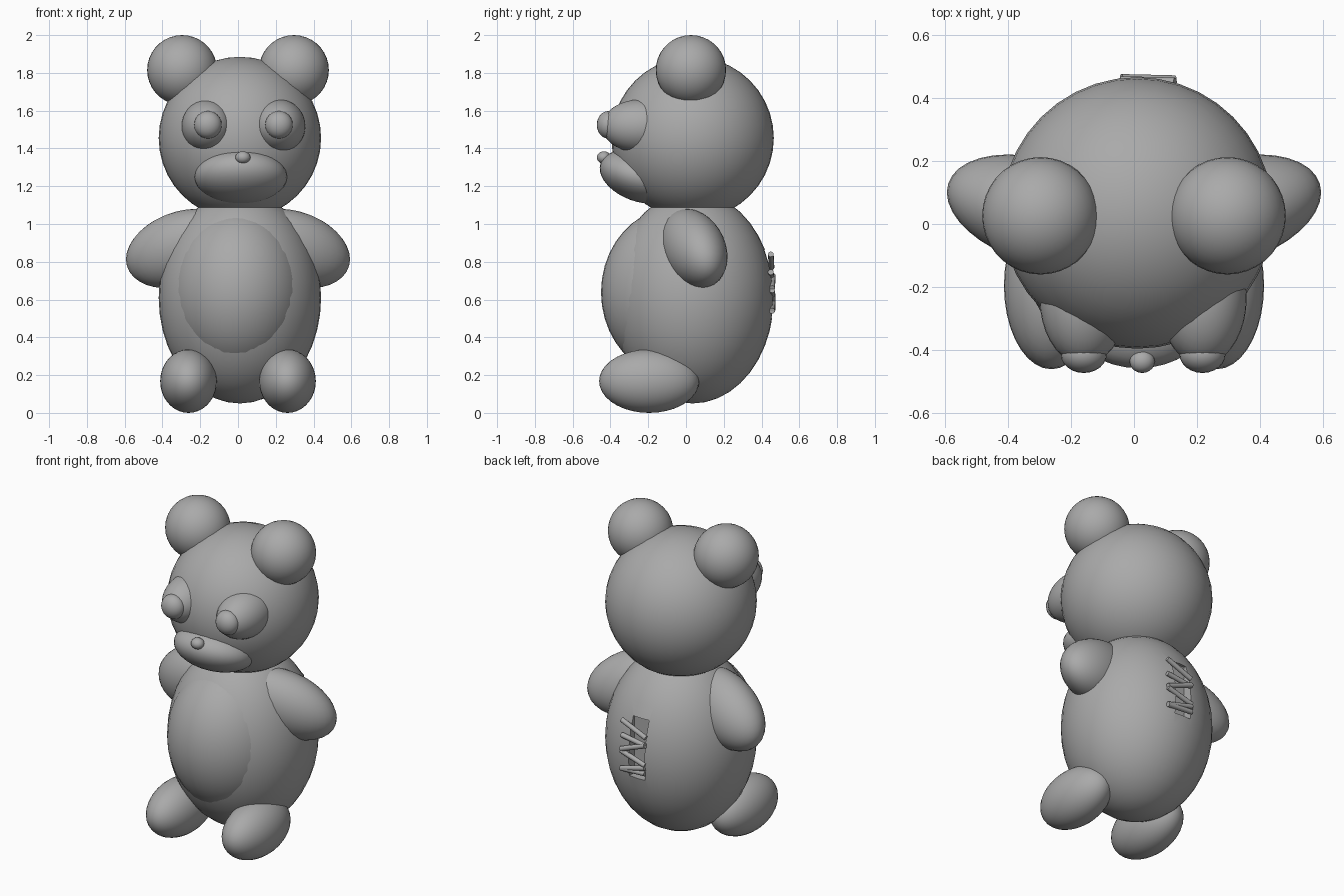
import bpy
from math import radians
from mathutils import Matrix, Vector

if "Cube" in bpy.data.objects:
    bpy.data.objects.remove(bpy.data.objects["Cube"])

grey = bpy.data.materials.new("plush grey")
grey.diffuse_color = (0.40, 0.40, 0.40, 1)
grey.use_nodes = True
grey.node_tree.nodes["Principled BSDF"].inputs["Base Color"].default_value = grey.diffuse_color


def finish(obj, name):
    obj.name = name
    obj.data.materials.append(grey)
    bpy.ops.object.select_all(action='DESELECT')
    obj.select_set(True)
    bpy.context.view_layer.objects.active = obj
    bpy.ops.object.shade_smooth_by_angle(angle=radians(35))
    return obj


def ball(name, centre, shape, seg=36, done=True):
    """Unit sphere shaped by radii (3-vector) or by a full 3x3 matrix."""
    bpy.ops.mesh.primitive_uv_sphere_add(segments=seg, ring_count=seg // 2, radius=1)
    obj = bpy.context.object
    if not isinstance(shape, Matrix):
        shape = Matrix.Diagonal(Vector(shape))
    obj.data.transform(Matrix.Translation(centre) @ shape.to_4x4())
    if shape.determinant() < 0:
        obj.data.flip_normals()
    obj.data.update()
    return finish(obj, name) if done else obj


def rod(name, a, b, r):
    a, b = Vector(a), Vector(b)
    d = b - a
    bpy.ops.mesh.primitive_cylinder_add(vertices=12, radius=r, depth=d.length, location=(a + b) / 2)
    obj = bpy.context.object
    obj.rotation_euler = d.to_track_quat('Z', 'Y').to_euler()
    return finish(obj, name)


# Body with an open seam cut into the back
body = ball("body", (0.01, 0.035, 0.61), (0.43, 0.43, 0.56), 40, done=False)
bpy.ops.mesh.primitive_cube_add(size=1, location=(0.02, 0.46, 0.685))
cutter = bpy.context.object
cutter.name = "seam_cutter"
cutter.data.transform(Matrix.Diagonal((0.11, 0.12, 0.36, 1)))
cutter.hide_render = True
bpy.context.view_layer.objects.active = body
cut = body.modifiers.new("seam", 'BOOLEAN')
cut.operation = 'DIFFERENCE'
cut.solver = 'EXACT'
cut.object = cutter
bpy.ops.object.modifier_apply(modifier="seam")
bpy.data.objects.remove(cutter)
finish(body, "body")

# Belly patch and head
ball("belly", (0.0, -0.05, 0.639), (0.36, 0.40, 0.451), 40)
ball("head", (0.01, 0.035, 1.455), (0.43, 0.43, 0.43), 40)

# Muzzle tilted upwards, and nose
tilt = Matrix.Rotation(radians(-20), 3, 'X')
ball("muzzle", (0.015, -0.25, 1.25), tilt @ Matrix.Diagonal((0.245, 0.215, 0.13)))
ball("nose", (0.026, -0.435, 1.352), (0.04, 0.037, 0.033), 20)

# Paired parts
for s, side in ((-1, "left"), (1, "right")):
    ball("ear_" + side, (s * 0.296, 0.026, 1.815), (0.185, 0.186, 0.185))
    ex = 0.029 + s * 0.188
    ball("eye_socket_" + side, (ex, -0.235, 1.518), (0.14, 0.21, 0.142))
    ball("pupil_" + side, (ex, -0.412, 1.525), (0.073, 0.06, 0.073), 24)
    # Arm: sphere sheared outwards, back and down
    arm = Matrix(((s * 0.293, 0, 0), (0.06, 0.17, 0), (-0.057, -0.027, 0.20)))
    ball("arm_" + side, (s * 0.30, 0.04, 0.87), arm)
    ball("foot_" + side, (s * 0.262, -0.195, 0.168), (0.15, 0.265, 0.168))

# Zigzag stitches across the seam: heights at the two ends
for i, (za, zb) in enumerate(((0.84, 0.77), (0.745, 0.72), (0.66, 0.725),
                              (0.65, 0.60), (0.54, 0.585), (0.54, 0.55))):
    y = 0.453 if za > 0.7 else 0.46
    rod("stitch_%d" % i, (0.13, y - 0.004, za), (-0.04, y, zb), 0.015)
